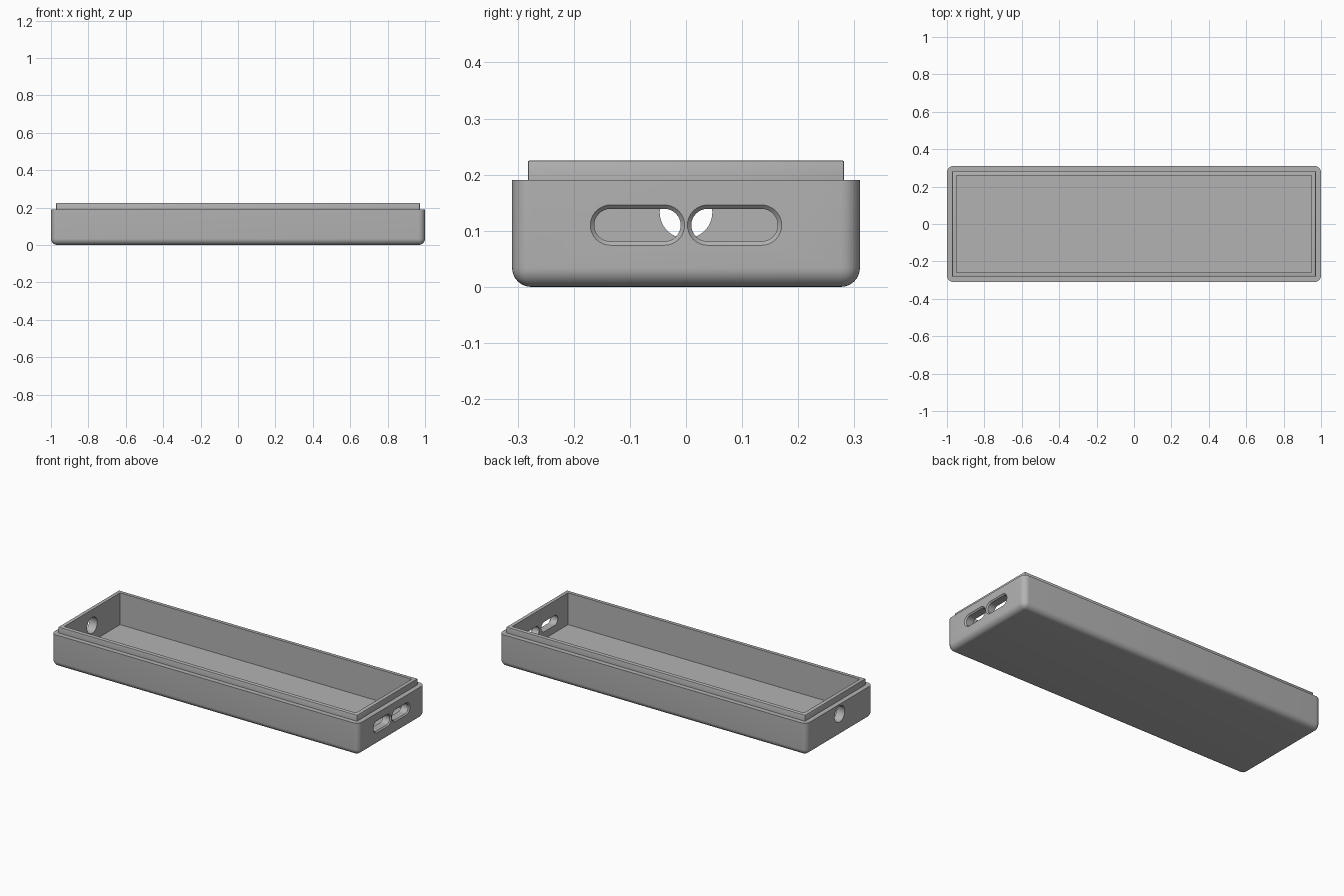
import bpy, bmesh, math

old = bpy.data.objects.get("Cube")
if old:
    bpy.data.objects.remove(old, do_unlink=True)

grey = bpy.data.materials.new("plain grey")
grey.use_nodes = True
COLOUR = (0.45, 0.45, 0.45, 1)
grey.diffuse_color = COLOUR
grey.node_tree.nodes["Principled BSDF"].inputs["Base Color"].default_value = COLOUR


def finish(name, bm):
    bmesh.ops.recalc_face_normals(bm, faces=bm.faces[:])
    mesh = bpy.data.meshes.new(name)
    bm.to_mesh(mesh)
    bm.free()
    mesh.materials.append(grey)
    obj = bpy.data.objects.new(name, mesh)
    bpy.context.collection.objects.link(obj)
    return obj


def block(name, hx, hy, z0, z1, radius=0, segments=1, pick=None):
    """Box centred in x and y, with the picked edges rounded."""
    bm = bmesh.new()
    bmesh.ops.create_cube(bm, size=2)
    for v in bm.verts:
        v.co = (v.co.x * hx, v.co.y * hy, z1 if v.co.z > 0 else z0)
    if radius:
        edges = [e for e in bm.edges if pick(e)]
        bmesh.ops.bevel(bm, geom=edges, offset=radius, segments=segments,
                        profile=0.5, affect='EDGES')
    return finish(name, bm)


def stadium_cutter(name, y, z, half, rings, steps=16):
    """Loft stadium outlines, given as (x, end radius), along x."""
    bm = bmesh.new()
    loops = []
    for x, r in rings:
        loop = []
        for side in (1, -1):
            for i in range(steps + 1 if half else steps):
                a = math.pi * i / steps - side * math.pi / 2
                loop.append(bm.verts.new((x, y + side * half + r * math.cos(a),
                                          z + r * math.sin(a))))
        loops.append(loop)
    for a, b in zip(loops, loops[1:]):
        for i in range(len(a)):
            j = (i + 1) % len(a)
            bm.faces.new((a[i], a[j], b[j], b[i]))
    bm.faces.new(loops[0])
    bm.faces.new(loops[-1])
    return finish(name, bm)


def combine(target, tool, operation):
    mod = target.modifiers.new(tool.name, 'BOOLEAN')
    mod.operation, mod.object, mod.solver = operation, tool, 'EXACT'
    bpy.context.view_layer.objects.active = target
    bpy.ops.object.modifier_apply(modifier=mod.name)
    bpy.data.objects.remove(tool, do_unlink=True)


# Tray body: rounded upright corners and underside, crisp rim
tray = block("tray", 1, 0.31, 0, 0.19, 0.034, 8,
             lambda e: not all(v.co.z > 0.1 for v in e.verts))

# Raised lip and hollow interior
lip = block("lip", 0.972, 0.282, 0.1, 0.225, 0.003, 2,
            lambda e: any(v.co.z > 0.2 for v in e.verts))
combine(tray, lip, 'UNION')
combine(tray, block("cavity", 0.949, 0.259, 0.038, 0.3), 'DIFFERENCE')

# Two chamfered slots in the right end
for side in (-1, 1):
    slot = stadium_cutter("slot", side * 0.0865, 0.11, 0.048,
                          [(0.9, 0.029), (0.993, 0.029), (1.0, 0.036), (1.02, 0.036)])
    combine(tray, slot, 'DIFFERENCE')

# Round hole in the left end
combine(tray, stadium_cutter("hole", 0, 0.133, 0, [(-1.1, 0.047), (-0.9, 0.047)]),
        'DIFFERENCE')

bpy.ops.object.select_all(action='DESELECT')
tray.select_set(True)
bpy.context.view_layer.objects.active = tray
bpy.ops.object.shade_smooth_by_angle(angle=math.radians(30))
